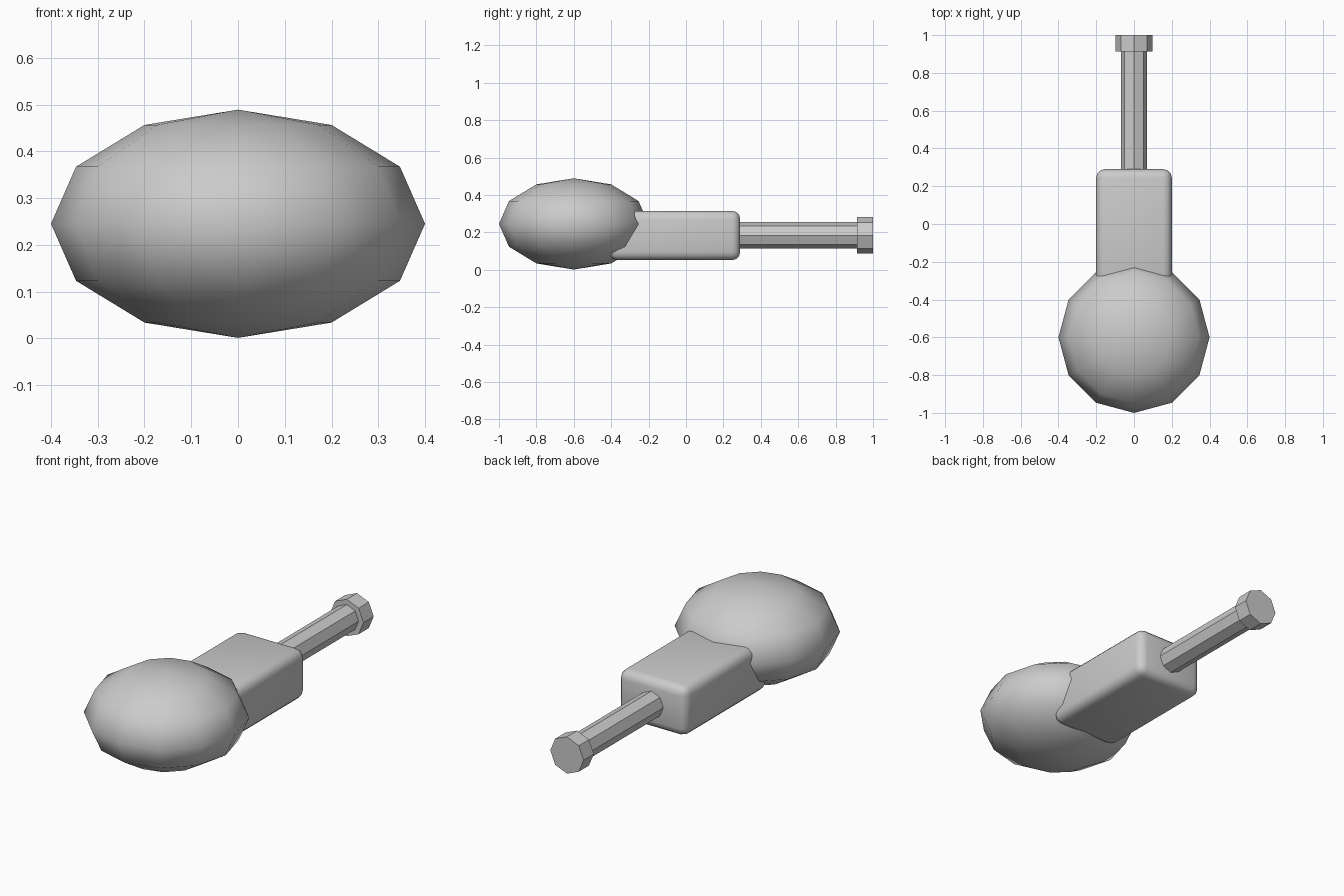
import bpy
from math import radians

if "Cube" in bpy.data.objects:
    bpy.data.objects.remove(bpy.data.objects["Cube"])


def finish(obj, name, scale=(1, 1, 1)):
    obj.name = name
    obj.scale = scale
    bpy.ops.object.transform_apply(location=False, rotation=True, scale=True)
    return obj


def octagon_bar(name, radius, y0, y1, z):
    # eight-sided bar running along y, with a corner pointing up
    bpy.ops.mesh.primitive_cylinder_add(vertices=8, radius=radius, depth=y1 - y0,
                                        location=(0, (y0 + y1) / 2, z),
                                        rotation=(radians(90), 0, 0))
    return finish(bpy.context.object, name)


# Flattened low-poly head
bpy.ops.mesh.primitive_uv_sphere_add(segments=12, ring_count=6, radius=1,
                                     location=(0, -0.6, 0.245))
finish(bpy.context.object, "head", (0.4, 0.4, 0.244))
bpy.ops.object.shade_smooth()

# Rounded block behind the head
bpy.ops.mesh.primitive_cube_add(size=1, location=(0, -0.06, 0.183))
block = finish(bpy.context.object, "body_block", (0.4, 0.7, 0.264))
bevel = block.modifiers.new("round_edges", 'BEVEL')
bevel.width = 0.045
bevel.segments = 3
bpy.ops.object.modifier_apply(modifier="round_edges")
bpy.ops.object.shade_smooth_by_angle(angle=radians(40))

# Handle rod and its end cap
octagon_bar("handle_rod", 0.07, 0.25, 0.95, 0.184)
octagon_bar("handle_cap", 0.098, 0.914, 1.0, 0.184)
